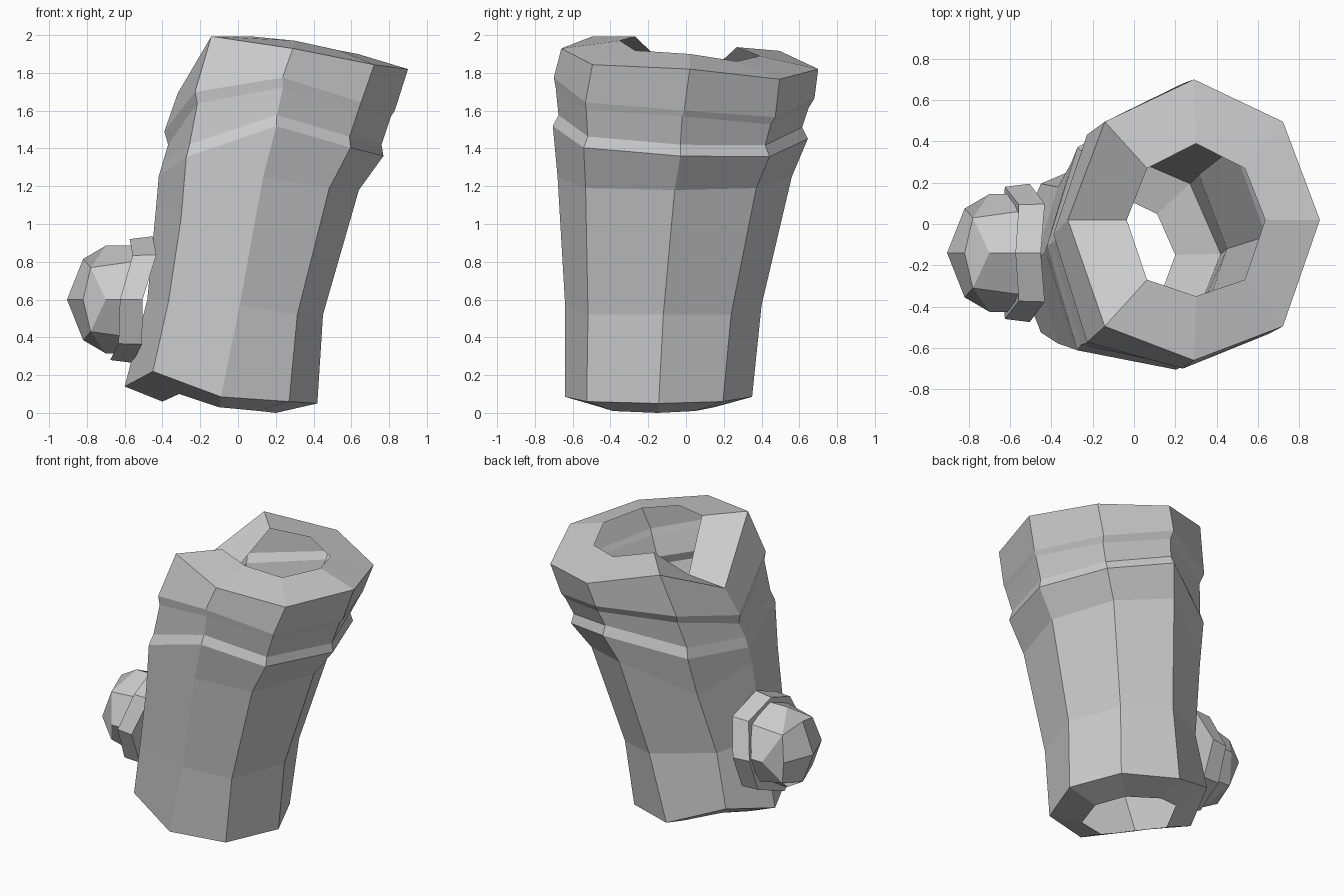
import bpy, bmesh
from math import cos, sin, pi

if "Cube" in bpy.data.objects:
    bpy.data.objects.remove(bpy.data.objects["Cube"], do_unlink=True)

SIDES = 8
grey = bpy.data.materials.new("plain grey")
grey.use_nodes = True
COLOUR = (0.6, 0.6, 0.6, 1)
grey.diffuse_color = COLOUR
grey.node_tree.nodes["Principled BSDF"].inputs["Base Color"].default_value = COLOUR


def finish(bm, name):
    bmesh.ops.recalc_face_normals(bm, faces=bm.faces)
    mesh = bpy.data.meshes.new(name)
    bm.to_mesh(mesh)
    bm.free()
    mesh.materials.append(grey)
    obj = bpy.data.objects.new(name, mesh)
    bpy.context.collection.objects.link(obj)
    return obj


def bridge(bm, a, b):
    for i in range(SIDES):
        j = (i + 1) % SIDES
        bm.faces.new((a[i], a[j], b[j], b[i]))


def sleeve_ring(bm, cx, cy, rx, ry, heights, tilt, skew):
    """Octagon whose heights run from the +x corner round to the -x corner.
    Skew slides the -x corners towards the front."""
    ring = []
    for i in range(SIDES):
        a = 2 * pi * i / SIDES
        x, y = rx * cos(a), ry * sin(a)
        z = heights[min(i, SIDES - i)] + tilt * y
        if i % 2:
            y = y * 1.03 - .02
        if i in (3, 4, 5):
            y -= skew
        if i in (3, 5):
            x -= .4 * skew
        elif i in (2, 6):
            x += .4 * skew
        ring.append(bm.verts.new((cx + x, cy + y, z)))
    return ring


# Leaning thin sleeve: centre, radii, corner heights, tilt, skew
wall = [
    (-.09, -.145, .51, .495, (.05, .06, .085, .22, .14), 0, 0),
    (-.015, -.12, .465, .52, (.52, .52, .57, .59, .60), 0, .06),
    (.105, -.06, .535, .62, (1.18, 1.19, 1.25, 1.03, 1.13), 0, .07),
    (.175, -.03, .595, .675, (1.36, 1.38, 1.485, 1.33, 1.25), -.05, .07),
    (.18, -.03, .58, .645, (1.42, 1.44, 1.545, 1.40, 1.32), -.05, .065),
    (.22, -.02, .59, .67, (1.57, 1.565, 1.67, 1.60, 1.42), -.08, .045),
    (.22, -.01, .61, .69, (1.60, 1.605, 1.72, 1.66, 1.49), -.08, .04),
    (.29, .02, .61, .68, (1.82, 1.805, 1.875, 1.955, 1.69), -.08, 0),
]
# Flat rims around the open ends
bottom_rim = (-.10, -.15, .30, .30, (0, .01, .03, .10, .06), 0, 0)
top_rim = (.30, .02, .335, .37, (1.90, 1.89, 1.93, 1.965, 1.71), -.11, 0)

bm = bmesh.new()
rings = [sleeve_ring(bm, *p) for p in [bottom_rim] + wall + [top_rim]]
for lower, upper in zip(rings, rings[1:]):
    bridge(bm, lower, upper)
finish(bm, "sleeve")

# Side knob and its collar share this axis
KY, KZ = -.14, .60


def knob_ring(bm, xs, radii, lean=0):
    """Octagon facing -x; each pair gives straight and diagonal corners."""
    ring = []
    for i in range(SIDES):
        a = 2 * pi * i / SIDES
        r = radii[i % 2]
        z = r * sin(a)
        ring.append(bm.verts.new(
            (xs[i % 2] + lean * z, KY + r * cos(a), KZ + z)))
    return ring


# Slightly leaning collar
bm = bmesh.new()
front = knob_ring(bm, (-.625, -.595), (.32, .33), .16)
back = knob_ring(bm, (-.505, -.47), (.335, .335), .16)
bridge(bm, front, back)
bm.faces.new(front)
bm.faces.new(back[::-1])
finish(bm, "knob_collar")

# Faceted dome: straight sides, four shoulder faces, four cap faces
bm = bmesh.new()
base = knob_ring(bm, (-.55, -.55), (.285, .285))
rim = knob_ring(bm, (-.70, -.78), (.285, .24))
shoulder = knob_ring(bm, (-.82, -.82), (.215, .215))
bmesh.ops.delete(bm, geom=shoulder[1::2], context='VERTS')
tip = bm.verts.new((-.905, KY, KZ))
bridge(bm, base, rim)
bm.faces.new(base)
for i in range(0, SIDES, 2):
    nxt = (i + 2) % SIDES
    bm.faces.new((rim[i - 1], rim[i], rim[i + 1], shoulder[i]))
    bm.faces.new((tip, shoulder[i], rim[i + 1], shoulder[nxt]))
finish(bm, "knob_dome")
